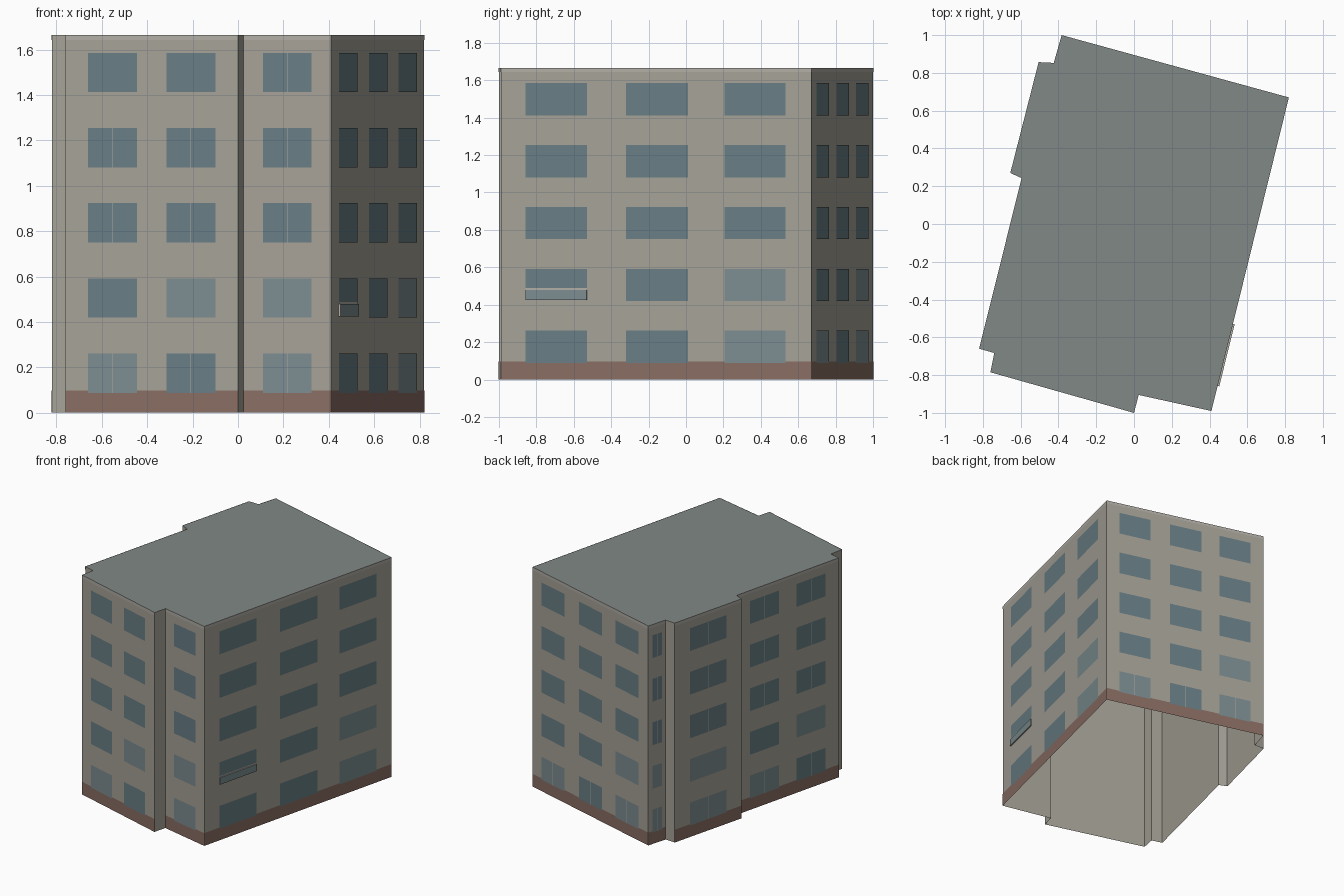
import bpy, bmesh
from mathutils import Vector

if "Cube" in bpy.data.objects:
    bpy.data.objects.remove(bpy.data.objects["Cube"])

H = 1.665                                   # building height
FLOORS, PITCH, SILL, WIN_H, PLINTH = 5, 0.331, 0.088, 0.173, 0.097


def material(name, r, g, b):
    m = bpy.data.materials.new(name)
    m.diffuse_color = (r, g, b, 1)
    m.use_nodes = True
    m.node_tree.nodes["Principled BSDF"].inputs["Base Color"].default_value = m.diffuse_color
    return m


WALL = material("plaster", 0.38, 0.36, 0.31)
TRIM = material("pale_trim", 0.44, 0.42, 0.38)
BRICK = material("brown_plinth", 0.25, 0.155, 0.125)
GLASS = material("glass", 0.14, 0.21, 0.235)
PALE = material("pale_glass", 0.20, 0.265, 0.28)
ROOF = material("roof_felt", 0.22, 0.25, 0.24)


def make(name, faces, mat):
    """One object from a list of separate polygons."""
    bm = bmesh.new()
    for pts in faces:
        bm.faces.new([bm.verts.new(p) for p in pts])
    bmesh.ops.remove_doubles(bm, verts=bm.verts[:], dist=1e-5)
    me = bpy.data.meshes.new(name)
    bm.to_mesh(me)
    bm.free()
    me.materials.append(mat)
    ob = bpy.data.objects.new(name, me)
    bpy.context.collection.objects.link(ob)
    return ob


def panel(a, b, f0, f1, z0, z1, out=0.0):
    """Upright rectangle on wall a-b between fractions f0 and f1, pushed outwards."""
    a, b = Vector(a), Vector(b)
    d = b - a
    n = Vector((d.y, -d.x)).normalized() * out
    p, q = a + d * f0 + n, a + d * f1 + n
    return [(p.x, p.y, z0), (q.x, q.y, z0), (q.x, q.y, z1), (p.x, p.y, z1)]


THREE = [(0.08, 0.278), (0.403, 0.603), (0.72, 0.918)]
TWO = [(0.13, 0.415), (0.585, 0.87)]
ONE = [(0.225, 0.775)]

# Footprint, counter-clockwise: start corner, wall name, window columns, split columns
PLAN = [
    ((-0.76, -0.785), "front_left", TWO, (0, 1)),
    ((0.0, -1.0), "front_step", None, ()),
    ((0.025, -0.905), "front_right", ONE, (0,)),
    ((0.41, -0.99), "right", THREE, ()),
    ((0.82, 0.67), "back", THREE, ()),
    ((-0.383, 1.0), "left_rear", ONE, (0,)),
    ((-0.425, 0.853), "left_rear_step", None, ()),
    ((-0.505, 0.857), "left_bay", ONE, (0,)),
    ((-0.655, 0.27), "left_bay_step", None, ()),
    ((-0.595, 0.243), "left_front", TWO, (0, 1)),
    ((-0.82, -0.66), "left_corner_step", None, ()),
    ((-0.74, -0.683), "left_corner", None, ()),
]
corners = [p[0] for p in PLAN]
edges = list(zip(corners, corners[1:] + corners[:1]))

# Open-bottomed shell: walls and flat roof
make("walls", [panel(a, b, 0, 1, 0, H) for a, b in edges], WALL)
make("roof", [[(x, y, H) for x, y in corners]], ROOF)

# Surface detail on each main wall
for (a, b), (_, name, cols, split) in zip(edges, PLAN):
    if not cols:
        continue
    make(name + "_plinth", [panel(a, b, 0, 1, 0, PLINTH, 0.0015)], BRICK)
    make(name + "_top_band", [panel(a, b, 0, 1, H - 0.022, H, 0.0015)], TRIM)
    clear, pale, bars = [], [], []
    length = (Vector(b) - Vector(a)).length
    for floor in range(FLOORS):
        z = SILL + PITCH * floor
        for c, (f0, f1) in enumerate(cols):
            tilt = name == "right" and floor == 1 and c == 0
            is_pale = (floor == 0 and c != 1) or (floor == 1 and c == len(cols) - 1)
            if name == "right" and c == 0:
                is_pale = False
            low = z + 0.068 if tilt else z
            (pale if is_pale else clear).append(
                panel(a, b, f0, f1, low, z + WIN_H, 0.0025))
            ground_back = name == "back" and floor == 0
            top_front = name == "front_left" and floor == 4
            if (c in split and floor != 1 and not top_front) or ground_back:
                m, w = (f0 + f1) / 2, 0.002 / length
                bars.append(panel(a, b, m - w, m + w, z, z + WIN_H, 0.0035))
    make(name + "_windows", clear, GLASS)
    if pale:
        make(name + "_pale_windows", pale, PALE)
    if bars:
        make(name + "_window_bars", bars, TRIM)

# Shallow window box on the right wall, second floor
a, b = edges[3]
f0, f1 = THREE[0]
z0, z1, out = 0.425, 0.478, 0.009
back, front = panel(a, b, f0, f1, z0, z1), panel(a, b, f0, f1, z0, z1, out)
make("window_box_front", [front], PALE)
make("window_box_sides",
     [[back[i], back[(i + 1) % 4], front[(i + 1) % 4], front[i]] for i in range(4)], TRIM)
make("window_box_sill", [panel(a, b, f0, f1, z1, z1 + 0.01, 0.003)], TRIM)
